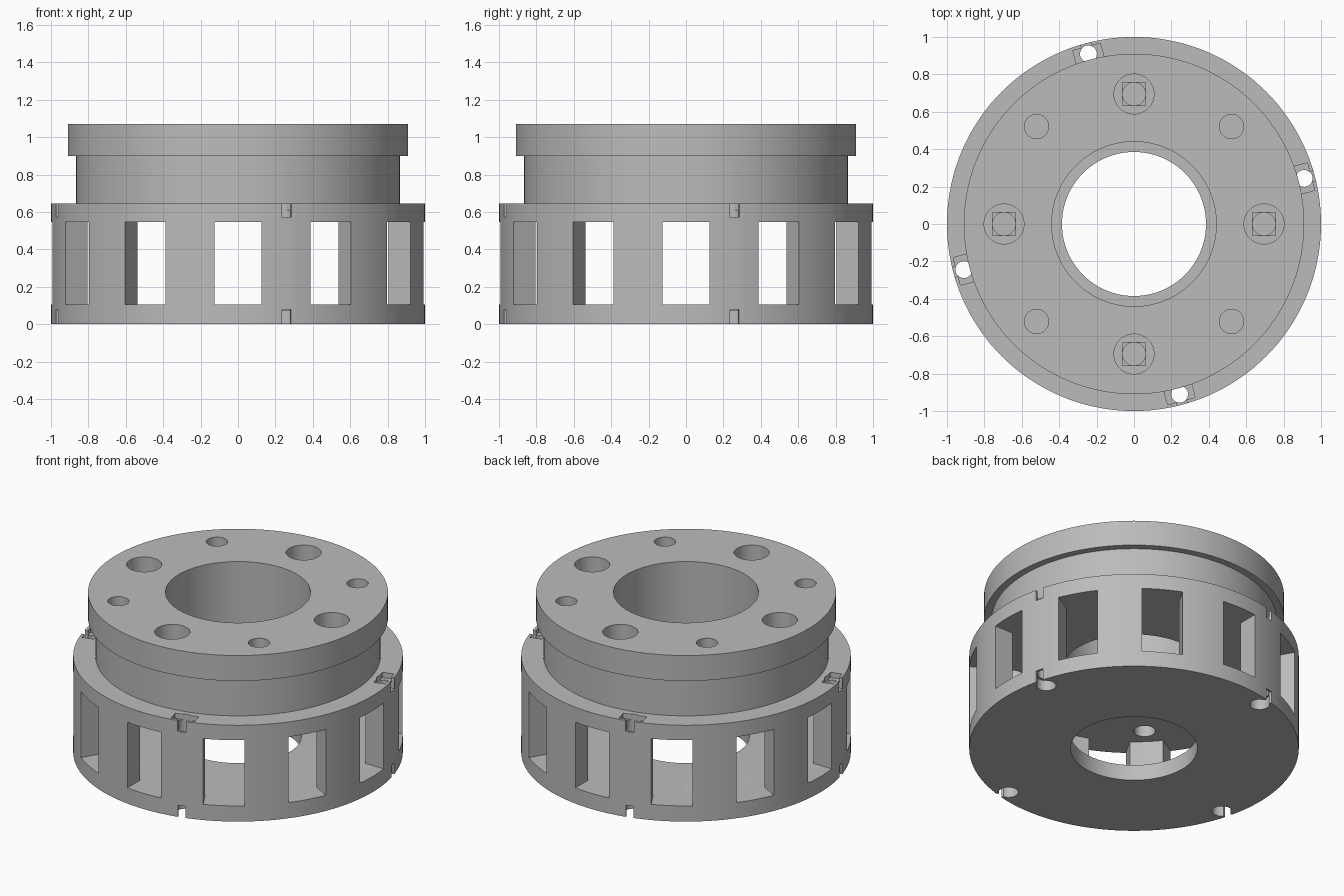
import bpy, bmesh, math
from mathutils import Matrix

cube = bpy.data.objects.get("Cube")
if cube:
    bpy.data.objects.remove(cube, do_unlink=True)

FLOOR, CEILING, LEDGE, TOP = 0.105, 0.545, 0.645, 1.07

grey = bpy.data.materials.new("plain_grey")
grey.use_nodes = True
colour = (0.5, 0.5, 0.5, 1)
grey.diffuse_color = colour
grey.node_tree.nodes["Principled BSDF"].inputs["Base Color"].default_value = colour


def make_object(name, bm):
    bmesh.ops.recalc_face_normals(bm, faces=bm.faces)
    mesh = bpy.data.meshes.new(name)
    bm.to_mesh(mesh)
    bm.free()
    mesh.materials.append(grey)
    obj = bpy.data.objects.new(name, mesh)
    bpy.context.collection.objects.link(obj)
    return obj


def lathe(name, profile, sides):
    bm = bmesh.new()
    rings = []
    for i in range(sides):
        a = 2 * math.pi * i / sides
        rings.append([bm.verts.new((r * math.cos(a), r * math.sin(a), z)) for r, z in profile])
    n = len(profile)
    for i in range(sides):
        here, after = rings[i], rings[(i + 1) % sides]
        for j in range(n):
            k = (j + 1) % n
            bm.faces.new((here[j], after[j], after[k], here[k]))
    return make_object(name, bm)


def add_box(bm, angle, u0, u1, half, z0, z1):
    """Box reaching from radius u0 to u1 along a direction."""
    place = (Matrix.Rotation(math.radians(angle), 4, "Z")
             @ Matrix.Translation(((u0 + u1) / 2, 0, (z0 + z1) / 2))
             @ Matrix.Diagonal((u1 - u0, 2 * half, z1 - z0, 1)))
    bmesh.ops.create_cube(bm, size=1, matrix=place)


def add_drill(bm, angle, u, radius, z0, z1, sides=32):
    place = (Matrix.Rotation(math.radians(angle), 4, "Z")
             @ Matrix.Translation((u, 0, (z0 + z1) / 2)))
    bmesh.ops.create_cone(bm, cap_ends=True, segments=sides, radius1=radius,
                          radius2=radius, depth=z1 - z0, matrix=place)


def cut(target, name, bm):
    cutter = make_object(name, bm)
    cutter.hide_render = True
    mod = target.modifiers.new(name, "BOOLEAN")
    mod.operation = "DIFFERENCE"
    mod.solver = "EXACT"
    mod.use_self = True
    mod.object = cutter
    bpy.context.view_layer.objects.active = target
    bpy.ops.object.modifier_apply(modifier=mod.name)
    bpy.data.objects.remove(cutter, do_unlink=True)


# Hollow drum with neck, flange and central bore
hub = lathe("slotted_hub", [
    (0.385, 0), (1, 0), (1, LEDGE), (0.865, LEDGE), (0.865, 0.9), (0.91, 0.9),
    (0.91, TOP), (0.44, TOP), (0.44, CEILING), (0.865, CEILING),
    (0.865, FLOOR), (0.385, FLOOR)], 144)

# Twelve windows around the drum wall
bm = bmesh.new()
for i in range(12):
    add_box(bm, i * 30, 0.8, 1.1, 0.125, FLOOR, CEILING)
cut(hub, "window_cutter", bm)

# Counterbored bolt holes with stepped seats, and plain holes between them
STEP = 0.67
bm = bmesh.new()
for i in range(4):
    add_drill(bm, i * 90, 0.695, 0.107, STEP, TOP + 0.1, 48)
    add_drill(bm, i * 90 + 45, 0.737, 0.065, 0.5, TOP + 0.1)
cut(hub, "counterbore_cutter", bm)
bm = bmesh.new()
for i in range(4):
    add_box(bm, i * 90, 0.6325, 0.7575, 0.0625, STEP - 0.015, STEP + 0.1)
cut(hub, "seat_cutter", bm)
bm = bmesh.new()
for i in range(4):
    add_drill(bm, i * 90, 0.695, 0.062, 0.5, STEP + 0.1)
cut(hub, "bolt_hole_cutter", bm)

# Rim pins: through hole, nut pocket on the ledge, recess below, outer slits
RIM = [15 + 90 * i for i in range(4)]
bm = bmesh.new()
for a in RIM:
    add_drill(bm, a, 0.942, 0.045, -0.1, LEDGE + 0.1)
cut(hub, "rim_hole_cutter", bm)
bm = bmesh.new()
for a in RIM:
    add_box(bm, a, 0.905, 0.98, 0.076, 0.61, LEDGE + 0.1)
    add_drill(bm, a, 0.93, 0.06, -0.1, 0.07)
cut(hub, "rim_pocket_cutter", bm)
bm = bmesh.new()
for a in RIM:
    add_box(bm, a, 0.94, 1.1, 0.027, 0.572, LEDGE + 0.1)
    add_box(bm, a, 0.94, 1.1, 0.025, -0.1, 0.078)
cut(hub, "rim_slit_cutter", bm)

# Smooth round walls with crisp edges
bpy.ops.object.select_all(action="DESELECT")
hub.select_set(True)
bpy.context.view_layer.objects.active = hub
bpy.ops.object.shade_smooth_by_angle(angle=math.radians(25))
